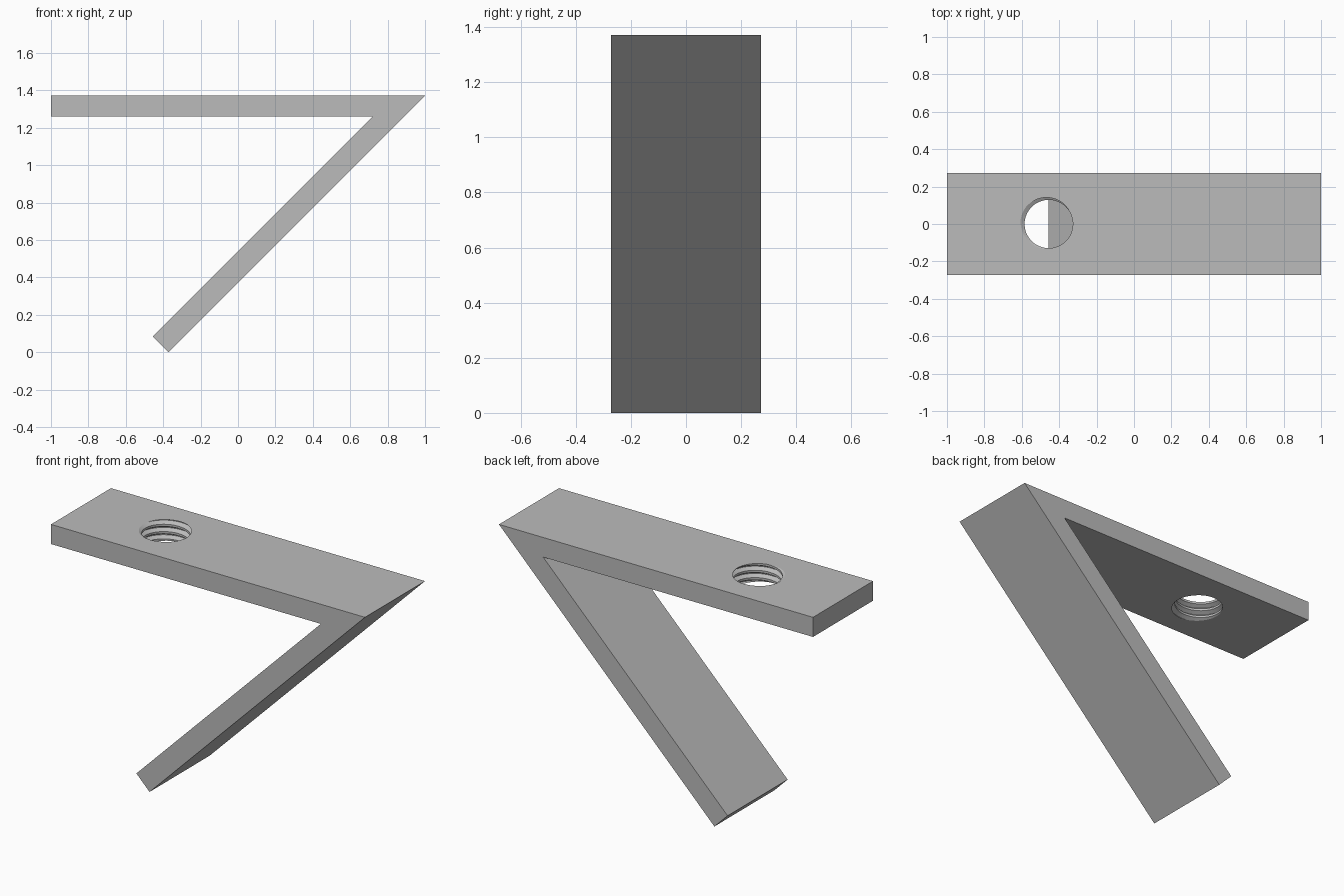
import bpy, bmesh
from math import cos, sin, pi, radians

cube = bpy.data.objects.get("Cube")
if cube:
    bpy.data.objects.remove(cube, do_unlink=True)

TOP, HALF_DEPTH = 1.372, 0.273
HOLE_X, CREST, ROOT, PITCH = -0.456, 0.129, 0.152, 0.042

grey = bpy.data.materials.new("plain grey")
grey.use_nodes = True
colour = (0.5, 0.5, 0.5, 1)
grey.diffuse_color = colour
grey.node_tree.nodes["Principled BSDF"].inputs["Base Color"].default_value = colour


def make_object(name, bm):
    bmesh.ops.recalc_face_normals(bm, faces=bm.faces)
    mesh = bpy.data.meshes.new(name)
    bm.to_mesh(mesh)
    bm.free()
    mesh.materials.append(grey)
    obj = bpy.data.objects.new(name, mesh)
    bpy.context.collection.objects.link(obj)
    return obj


# Bracket: flat arm and slanted leg as one extruded profile
profile = [(-1, TOP), (1, TOP), (-0.372, 0), (-0.456, 0.084),
           (0.719, 1.259), (-1, 1.259)]
bm = bmesh.new()
face = bm.faces.new([bm.verts.new((x, -HALF_DEPTH, z)) for x, z in profile])
ext = bmesh.ops.extrude_face_region(bm, geom=[face])
bmesh.ops.translate(bm, vec=(0, 2 * HALF_DEPTH, 0),
                    verts=[v for v in ext["geom"] if isinstance(v, bmesh.types.BMVert)])
bracket = make_object("angled_bracket", bm)

# Thread cutter: helical tooth profile wound around the hole axis
tooth = [(-0.04, ROOT), (0.04, ROOT), (0.35, CREST), (0.65, CREST)]
TURNS, SEGMENTS, START = 7, 64, radians(157)
rows = [(turn + f, r) for turn in range(TURNS) for f, r in tooth]
step = len(tooth)
base = TOP - 5 * PITCH
bm = bmesh.new()
cols = []
for j in range(SEGMENTS):
    a = START + 2 * pi * j / SEGMENTS
    cols.append([bm.verts.new((HOLE_X + r * cos(a), r * sin(a),
                               base + PITCH * (t + j / SEGMENTS))) for t, r in rows])
# The last column meets the first one a full turn higher
cols.append(cols[0][step:])
for left, right in zip(cols, cols[1:]):
    for i in range(min(len(left), len(right)) - 1):
        bm.faces.new((left[i], right[i], right[i + 1], left[i + 1]))

# Close both ends of the cutter with fans, beyond the arm's surfaces
last = cols[SEGMENTS - 1]
low_loop = [c[0] for c in cols[:SEGMENTS]] + cols[0][step:0:-1]
high_loop = [c[-1] for c in cols[:SEGMENTS]] + last[-2:-step - 2:-1]
for loop, z in ((low_loop, base - PITCH), (high_loop, base + PITCH * (TURNS + 1))):
    centre = bm.verts.new((HOLE_X, 0, z))
    for a, b in zip(loop, loop[1:] + loop[:1]):
        bm.faces.new((a, b, centre))
cutter = make_object("thread_cutter", bm)

# Cut the threaded hole, then drop the cutter
cut = bracket.modifiers.new("threaded hole", "BOOLEAN")
cut.object = cutter
cut.operation = "DIFFERENCE"
cut.solver = "EXACT"
bpy.context.view_layer.objects.active = bracket
bracket.select_set(True)
bpy.ops.object.modifier_apply(modifier=cut.name)
bpy.data.objects.remove(cutter, do_unlink=True)
bpy.ops.object.shade_smooth_by_angle(angle=radians(20))
